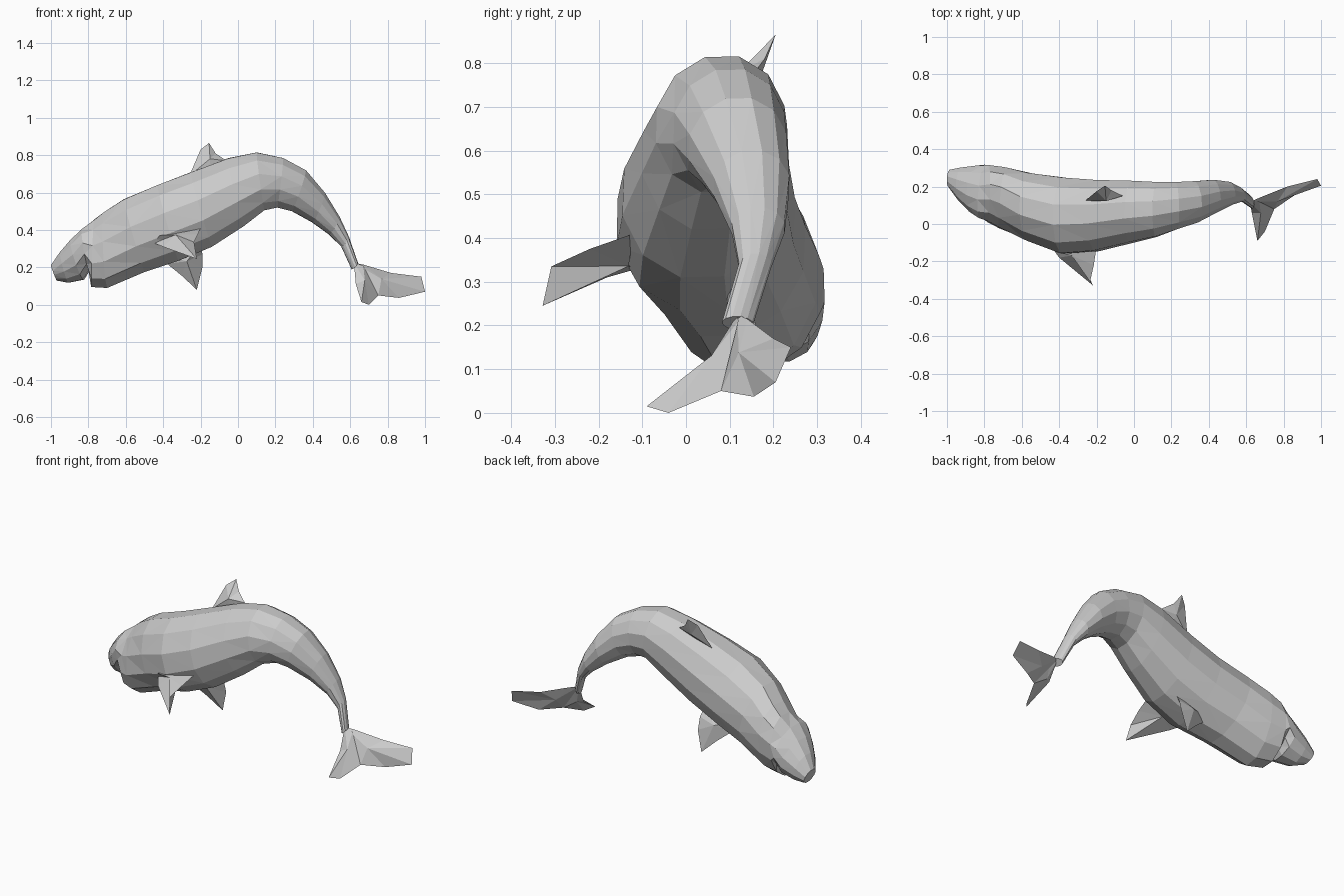
import bpy, bmesh, math
from mathutils import Vector

if "Cube" in bpy.data.objects:
    bpy.data.objects.remove(bpy.data.objects["Cube"])

SIDES = 12
ROLL = 0.28          # the whole animal leans toward +y


def finish(name, bm):
    bmesh.ops.recalc_face_normals(bm, faces=bm.faces[:])
    bmesh.ops.triangulate(bm, faces=[f for f in bm.faces if len(f.verts) > 3])
    me = bpy.data.meshes.new(name)
    bm.to_mesh(me)
    bm.free()
    ob = bpy.data.objects.new(name, me)
    bpy.context.collection.objects.link(ob)
    return ob


def loft(name, stations):
    """Rings through (back x, back z, belly x, belly z, centre y, half width)."""
    bm = bmesh.new()
    mids = [Vector(((s[0] + s[2]) / 2, 0, (s[1] + s[3]) / 2)) for s in stations]
    rings = []
    for i, (tx, tz, bx, bz, cy, w) in enumerate(stations):
        tangent = mids[min(i + 1, len(mids) - 1)] - mids[max(i - 1, 0)]
        up = Vector((tx - bx, 0, tz - bz)) / 2
        up.y = up.length * ROLL
        side = up.cross(tangent).normalized() * w * 1.02
        c = mids[i] + Vector((0, cy, 0))
        ring = []
        for k in range(SIDES):
            a = 2 * math.pi * k / SIDES
            ring.append(bm.verts.new(c + up * math.cos(a) + side * math.sin(a)))
        rings.append(ring)
    for r, q in zip(rings, rings[1:]):
        for k in range(SIDES):
            n = (k + 1) % SIDES
            bm.faces.new((r[k], r[n], q[n], q[k]))
    bm.faces.new(rings[0])
    bm.faces.new(rings[-1])
    return finish(name, bm)


def fin(name, outline, ridge, thick):
    """Thin blade: outline fanned to a raised ridge point on each face."""
    bm = bmesh.new()
    pts = [Vector(p) for p in outline]
    normal = Vector()
    for p, q in zip(pts, pts[1:] + pts[:1]):
        normal += p.cross(q)
    normal.normalize()
    rim = [bm.verts.new(p) for p in pts]
    for s in (1, -1):
        apex = bm.verts.new(Vector(ridge) + normal * thick * s)
        for k in range(len(rim)):
            bm.faces.new((rim[k], rim[(k + 1) % len(rim)], apex))
    return finish(name, bm)


# Arched body, snout first; the jump in belly height forms the open mouth
loft("body", [
    (-1.00, .21, -.97, .13, .243, .048),
    (-.95, .28, -.91, .118, .215, .088),
    (-.89, .345, -.83, .135, .190, .125),
    (-.83, .40, -.80, .185, .175, .145),
    (-.77, .455, -.785, .095, .162, .150),
    (-.71, .50, -.70, .09, .140, .160),
    (-.61, .565, -.50, .175, .090, .182),
    (-.43, .64, -.32, .235, .045, .205),
    (-.25, .71, -.14, .31, .045, .190),
    (-.05, .785, .03, .42, .065, .165),
    (.10, .815, .14, .505, .078, .147),
    (.24, .785, .21, .52, .098, .127),
    (.36, .72, .29, .50, .118, .112),
    (.46, .60, .40, .44, .150, .088),
    (.54, .47, .49, .375, .165, .062),
    (.59, .365, .555, .31, .158, .038),
    (.64, .22, .61, .19, .118, .036),
])

# Back fin
fin("dorsal_fin", [(-.26, .125, .69), (-.20, .175, .83), (-.155, .205, .865),
                   (-.12, .18, .81), (-.06, .15, .77), (-.15, .13, .72)],
    (-.15, .145, .77), .025)

# Flippers
fin("near_flipper", [(-.45, -.11, .33), (-.42, -.15, .37), (-.20, -.12, .41),
                     (-.215, -.22, .375), (-.235, -.308, .335),
                     (-.22, -.328, .245), (-.40, -.18, .31)],
    (-.32, -.15, .355), .03)
fin("far_flipper", [(-.40, .10, .27), (-.20, .10, .33), (-.19, .14, .27),
                    (-.19, .16, .20), (-.22, .17, .08), (-.30, .14, .155),
                    (-.38, .11, .22)],
    (-.28, .12, .24), .03)

# Tail flukes sharing the root and the trailing notch
ROOT, NOTCH = (.62, .118, .225), (.75, .08, .05)
fin("near_fluke", [ROOT, (.63, .06, .11), (.66, -.09, .015), (.70, -.04, 0),
                   NOTCH, (.67, .12, .21)], (.67, .07, .12), .018)
fin("far_fluke", [ROOT, (.67, .14, .215), (.82, .20, .17), (.98, .24, .15),
                  (1.0, .205, .07), (.86, .155, .037), NOTCH],
    (.76, .135, .13), .018)
